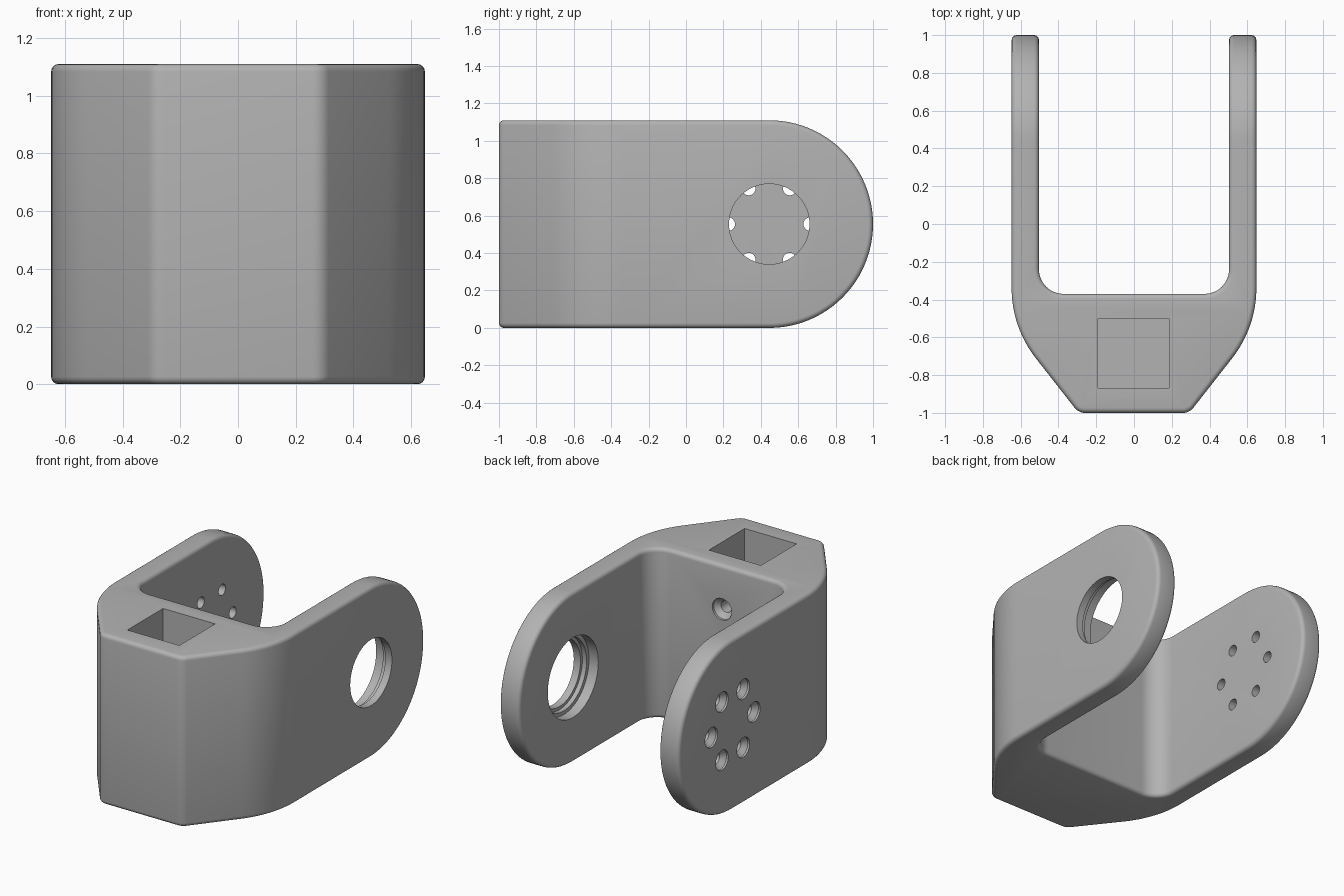
import bpy, bmesh, math
from mathutils import Matrix, Vector

if "Cube" in bpy.data.objects:
    bpy.data.objects.remove(bpy.data.objects["Cube"])

H, HY, HZ = 1.11, 0.445, 0.555     # height, pivot centre (y, z)
ARM_OUT, ARM_IN = 0.648, 0.503

grey = bpy.data.materials.new("plain grey")
grey.diffuse_color = (0.45, 0.45, 0.45, 1)
grey.use_nodes = True
grey.node_tree.nodes["Principled BSDF"].inputs["Base Color"].default_value = grey.diffuse_color


def arc(cx, cy, r, a0, a1, n):
    return [(cx + r * math.cos(math.radians(a0 + (a1 - a0) * i / n)),
             cy + r * math.sin(math.radians(a0 + (a1 - a0) * i / n))) for i in range(n + 1)]


def add(name, bm):
    bmesh.ops.recalc_face_normals(bm, faces=bm.faces)
    me = bpy.data.meshes.new(name)
    bm.to_mesh(me)
    bm.free()
    me.materials.append(grey)
    ob = bpy.data.objects.new(name, me)
    bpy.context.collection.objects.link(ob)
    return ob


def prism(name, points, direction):
    bm = bmesh.new()
    face = bm.faces.new([bm.verts.new(p) for p in points])
    ext = bmesh.ops.extrude_face_region(bm, geom=[face])
    bmesh.ops.translate(bm, vec=direction,
                        verts=[v for v in ext["geom"] if isinstance(v, bmesh.types.BMVert)])
    return add(name, bm)


def turned(name, origin, axis, profile, n=32):
    """Solid of revolution from (distance, radius) pairs along an axis."""
    bm = bmesh.new()
    rot = Vector((0, 0, 1)).rotation_difference(Vector(axis)).to_matrix()
    rings = [[bm.verts.new(Vector(origin) + rot @ Vector((x, y, d)))
              for x, y in arc(0, 0, r, 0, 360 - 360 / n, n - 1)] for d, r in profile]
    for a, b in zip(rings, rings[1:]):
        for i in range(n):
            bm.faces.new((a[i], a[(i + 1) % n], b[(i + 1) % n], b[i]))
    bm.faces.new(rings[0])
    bm.faces.new(rings[-1])
    return add(name, bm)


# Plan outline: half of the fork, then mirrored
half = arc(0.259, -0.93, 0.07, -90, -38, 6)                 # front corner
half += arc(ARM_OUT - 0.6, -0.34, 0.6, -38, 0, 12)          # swept flank
half += [(ARM_OUT, 1.2), (ARM_IN, 1.2)]                     # arm, trimmed later
half += arc(ARM_IN - 0.13, -0.24, 0.13, 0, -90, 12)         # inner corner
outline = half + [(-x, y) for x, y in reversed(half)]
bracket = prism("fork_bracket", [(x, y, -0.2) for x, y in outline], (0, 0, 1.6))

# Side outline: straight body with rounded arm ends
side = [(-1.3, 0)] + arc(HY, HZ, HZ, -90, 90, 48) + [(-1.3, H)]
side_cutter = prism("side_trim", [(-1, y, z) for y, z in side], (2, 0, 0))

cutters = []
# Square pocket in the top of the body
pocket = [(-0.19, -0.868), (0.185, -0.868), (0.185, -0.5), (-0.19, -0.5)]
cutters.append(prism("pocket_cutter", [(x, y, 0.6) for x, y in pocket], (0, 0, 0.8)))
# Bearing hole with a wider seat on the inside of the right arm
cutters.append(turned("bearing_cutter", (0.35, HY, HZ), (1, 0, 0),
                      [(0, 0.26), (0.22, 0.26), (0.22, 0.235), (0.25, 0.235),
                       (0.25, 0.215), (0.45, 0.215)], 64))
# Ring of six countersunk screw holes in the left arm
for i in range(6):
    a = math.radians(60 * i)
    cutters.append(turned("screw_cutter", (-0.75, HY + 0.219 * math.cos(a), HZ + 0.219 * math.sin(a)),
                          (1, 0, 0), [(0, 0.065), (0.115, 0.065), (0.145, 0.036), (0.35, 0.036)], 24))
# Countersunk screw hole from the inner wall into the pocket
cutters.append(turned("wall_screw_cutter", (0, -0.25, 0.823), (0, -1, 0),
                      [(0, 0.07), (0.135, 0.07), (0.165, 0.038), (0.35, 0.038)], 24))


def boolean(cutter, operation):
    m = bracket.modifiers.new(cutter.name, "BOOLEAN")
    m.operation, m.solver, m.object = operation, "EXACT", cutter


# Trim, round all outer edges, then cut the crisp holes
boolean(side_cutter, "INTERSECT")
bev = bracket.modifiers.new("rounded_edges", "BEVEL")
bev.width, bev.segments, bev.limit_method = 0.026, 4, "ANGLE"
bev.angle_limit = math.radians(40)
bev.use_clamp_overlap = False
for c in cutters:
    boolean(c, "DIFFERENCE")

bpy.context.view_layer.update()
final = bpy.data.meshes.new_from_object(bracket.evaluated_get(bpy.context.evaluated_depsgraph_get()))
bracket.modifiers.clear()
bracket.data = final
for c in cutters + [side_cutter]:
    bpy.data.objects.remove(c)

bpy.context.view_layer.objects.active = bracket
bracket.select_set(True)
bpy.ops.object.shade_smooth_by_angle(angle=math.radians(30))
